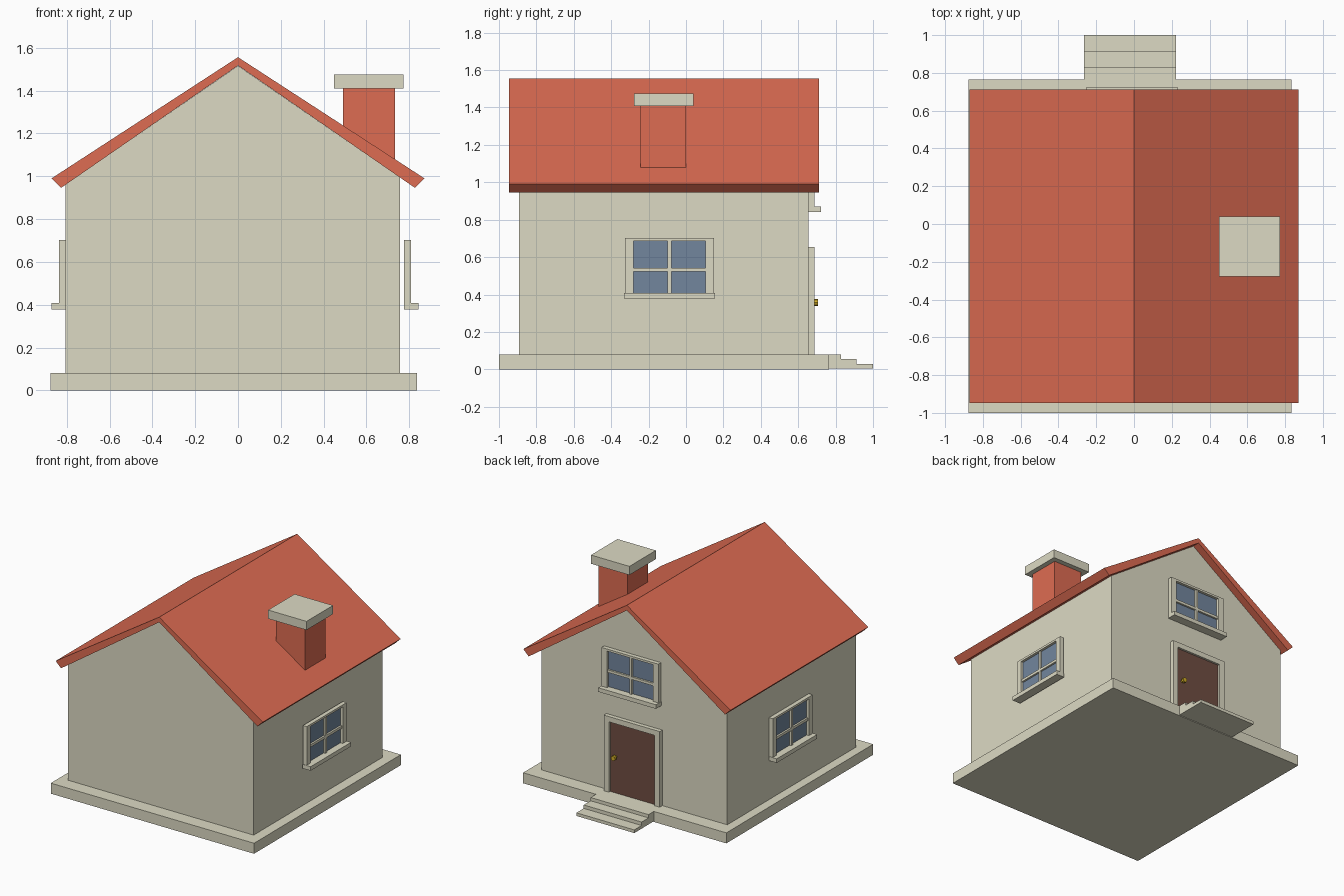
import bpy, bmesh, math
from mathutils import Matrix, Vector

if "Cube" in bpy.data.objects:
    bpy.data.objects.remove(bpy.data.objects["Cube"])


def material(name, rgb):
    m = bpy.data.materials.new(name)
    m.diffuse_color = (*rgb, 1)
    m.use_nodes = True
    m.node_tree.nodes["Principled BSDF"].inputs["Base Color"].default_value = m.diffuse_color
    return m


CREAM = material("cream", (0.72, 0.70, 0.55))
RED = material("red", (0.73, 0.15, 0.085))
BROWN = material("brown", (0.16, 0.075, 0.055))
GLASS = material("glass", (0.17, 0.24, 0.34))
GOLD = material("gold", (0.65, 0.42, 0.02))


def finish(name, bm, mat):
    bmesh.ops.recalc_face_normals(bm, faces=bm.faces[:])
    me = bpy.data.meshes.new(name)
    bm.to_mesh(me)
    bm.free()
    ob = bpy.data.objects.new(name, me)
    me.materials.append(mat)
    bpy.context.collection.objects.link(ob)
    return ob


def boxes(name, mat, specs, xf=Matrix()):
    """One object from boxes given as (x0, x1, y0, y1, z0, z1)."""
    bm = bmesh.new()
    for x0, x1, y0, y1, z0, z1 in specs:
        c = Vector((x0 + x1, y0 + y1, z0 + z1)) / 2
        s = Matrix.Diagonal((x1 - x0, y1 - y0, z1 - z0, 1))
        bmesh.ops.create_cube(bm, size=1, matrix=xf @ Matrix.Translation(c) @ s)
    return finish(name, bm, mat)


def prism(name, mat, profile, direction):
    """Extrude a closed 3D profile along a direction."""
    bm = bmesh.new()
    f = bm.faces.new([bm.verts.new(p) for p in profile])
    r = bmesh.ops.extrude_face_region(bm, geom=[f], use_keep_orig=True)
    vs = [g for g in r["geom"] if isinstance(g, bmesh.types.BMVert)]
    bmesh.ops.translate(bm, verts=vs, vec=direction)
    return finish(name, bm, mat)


def window(name, xf):
    """Local frame: x across, y outward, z up from the sill bottom."""
    w, h, d = 0.239, 0.325, 0.032
    boxes(name + "_frame", CREAM, [
        (-w, -w + 0.046, 0, d, 0.03, h), (w - 0.046, w, 0, d, 0.03, h),
        (-w + 0.046, w - 0.046, 0, d, h - 0.016, h),
        (-0.01, 0.01, 0, 0.026, 0.03, h - 0.016),
        (-w + 0.046, w - 0.046, 0, 0.026, 0.145, 0.165)], xf)
    boxes(name + "_sill", CREAM, [(-w - 0.004, w + 0.004, 0, 0.067, 0, 0.031)], xf)
    boxes(name + "_glass", GLASS,
          [(-w + 0.046, w - 0.046, 0.002, 0.012, 0.03, h - 0.016)], xf)


# Plinth and stepped entrance
boxes("plinth", CREAM, [(-0.875, 0.835, -1.0, 0.765, 0, 0.08)])
steps = [(0.6, 0.005), (1.0, 0.005), (1.0, 0.029), (0.912, 0.029), (0.912, 0.055),
         (0.829, 0.055), (0.829, 0.08), (0.6, 0.08)]
prism("entrance_steps", CREAM, [(-0.265, y, z) for y, z in steps], (0.487, 0, 0))

# Walls with gables
gable = [(-0.805, 0.08), (0.757, 0.08), (0.757, 0.994), (0, 1.516), (-0.805, 0.961)]
prism("walls", CREAM, [(x, -0.893, z) for x, z in gable], (0, 1.547, 0))

# Roof with square-cut eaves
roof = [(-0.871, 0.99), (-0.826, 0.946), (0, 1.517), (0.826, 0.946), (0.871, 0.99), (0, 1.556)]
prism("roof", RED, [(x, -0.947, z) for x, z in roof], (0, 1.658, 0))

# Chimney, its foot following the roof slope
stack = [(0.491, 1.225), (0.734, 1.067), (0.734, 1.41), (0.491, 1.41)]
prism("chimney", RED, [(x, -0.242, z) for x, z in stack], (0, 0.243, 0))
boxes("chimney_cap", CREAM, [(0.449, 0.772, -0.279, 0.039, 1.409, 1.475)])

# Windows on both sides and above the door
T, R = Matrix.Translation, Matrix.Rotation
window("right_window", T((0.776, -0.088, 0.378)) @ R(-math.pi / 2, 4, "Z"))
window("left_window", T((-0.805, -0.088, 0.378)) @ R(math.pi / 2, 4, "Z"))
window("gable_window", T((-0.01, 0.655, 0.84)))

# Door
boxes("door_frame", CREAM, [
    (-0.259, -0.216, 0.65, 0.686, 0.08, 0.655), (0.168, 0.211, 0.65, 0.686, 0.08, 0.655),
    (-0.216, 0.168, 0.65, 0.686, 0.615, 0.655)])
boxes("door", BROWN, [(-0.216, 0.168, 0.65, 0.67, 0.08, 0.615)])

# Knob on a short stem
bm = bmesh.new()
for radius, y0, y1 in ((0.009, 0.665, 0.688), (0.018, 0.686, 0.707)):
    bmesh.ops.create_cone(bm, cap_ends=True, segments=8, radius1=radius, radius2=radius,
                          depth=y1 - y0,
                          matrix=T((0.12, (y0 + y1) / 2, 0.357)) @ R(math.pi / 2, 4, "X"))
finish("door_knob", bm, GOLD)
